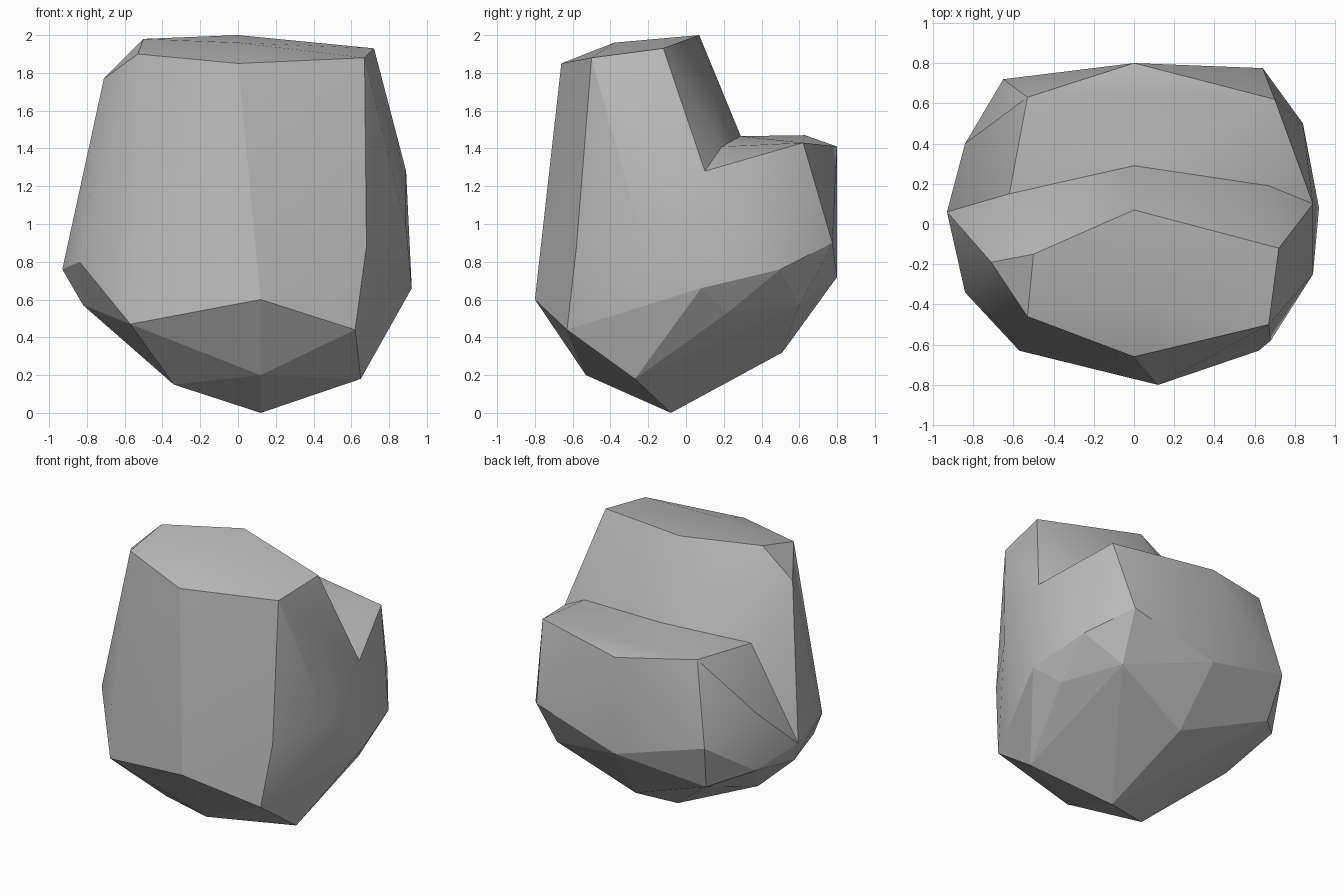
import bpy, bmesh, math

cube = bpy.data.objects.get("Cube")
if cube:
    bpy.data.objects.remove(cube, do_unlink=True)

stone = bpy.data.materials.new("grey stone")
stone.use_nodes = True
grey = (0.5, 0.5, 0.5, 1)
stone.diffuse_color = grey
stone.node_tree.nodes["Principled BSDF"].inputs["Base Color"].default_value = grey


def hull(name, points):
    """Faceted chunk wrapped round its corner points."""
    bm = bmesh.new()
    for p in points:
        bm.verts.new(p)
    result = bmesh.ops.convex_hull(bm, input=bm.verts[:])
    spare = {g for g in result["geom_interior"] + result["geom_unused"]
             if isinstance(g, bmesh.types.BMVert)}
    bmesh.ops.delete(bm, geom=list(spare), context='VERTS')
    bmesh.ops.recalc_face_normals(bm, faces=bm.faces[:])
    mesh = bpy.data.meshes.new(name)
    bm.to_mesh(mesh)
    bm.free()
    mesh.materials.append(stone)
    obj = bpy.data.objects.new(name, mesh)
    bpy.context.collection.objects.link(obj)
    return obj


# Crown of the tall front part
crown = [(0, .07, 2), (.72, -.12, 1.93), (.67, -.5, 1.88), (0, -.66, 1.85),
         (-.53, -.46, 1.9), (-.5, -.15, 1.98), (-.71, -.19, 1.77), (0, -.38, 1.96)]
# Crease where the tall part meets the ledge
crease = [(0, .29, 1.465), (.67, .19, 1.41), (.89, .1, 1.28),
          (-.62, .15, 1.43), (-.93, .06, .76)]
# Waist and underside shared by both parts
front = [(-.61, -.55, .93), (.68, -.58, .88), (.12, -.8, .6),
         (-.57, -.63, .47), (.62, -.63, .44)]
base = [(.89, -.25, .98), (.92, .08, .66), (-.84, -.34, .8), (-.82, -.05, .57),
        (.12, -.08, 0), (-.34, -.33, .15), (.65, -.27, .18), (.12, -.53, .2)]
# Ledge rim and rounded back
ledge = [(-.53, .63, 1.47), (0, .8, 1.41), (.7, .62, 1.43), (-.84, .4, 1.08),
         (-.83, .4, .67), (-.65, .72, .9), (-.6, .63, .58), (0, .8, .72),
         (.64, .775, .9), (.84, .5, .76), (.6, .6, .57), (.8, .22, .53),
         (.42, .22, .33), (.04, .51, .32)]

rock = hull("rock", crown + crease + front + base)
back = hull("rock_ledge", crease + base + ledge)

# Merge the ledge into the tall part
union = rock.modifiers.new("Union", 'BOOLEAN')
union.operation = 'UNION'
union.solver = 'EXACT'
union.object = back
bpy.context.view_layer.objects.active = rock
rock.select_set(True)
bpy.ops.object.modifier_apply(modifier=union.name)
bpy.data.objects.remove(back, do_unlink=True)

# Clean slivers, then soften only the shallow edges
bm = bmesh.new()
bm.from_mesh(rock.data)
bmesh.ops.remove_doubles(bm, verts=bm.verts[:], dist=0.004)
bmesh.ops.dissolve_limit(bm, angle_limit=math.radians(2), verts=bm.verts[:], edges=bm.edges[:])
bm.to_mesh(rock.data)
bm.free()
bpy.ops.object.shade_smooth_by_angle(angle=math.radians(25))

# Keep the underside facets flat
for face in rock.data.polygons:
    if face.normal.z < -0.25:
        face.use_smooth = False
